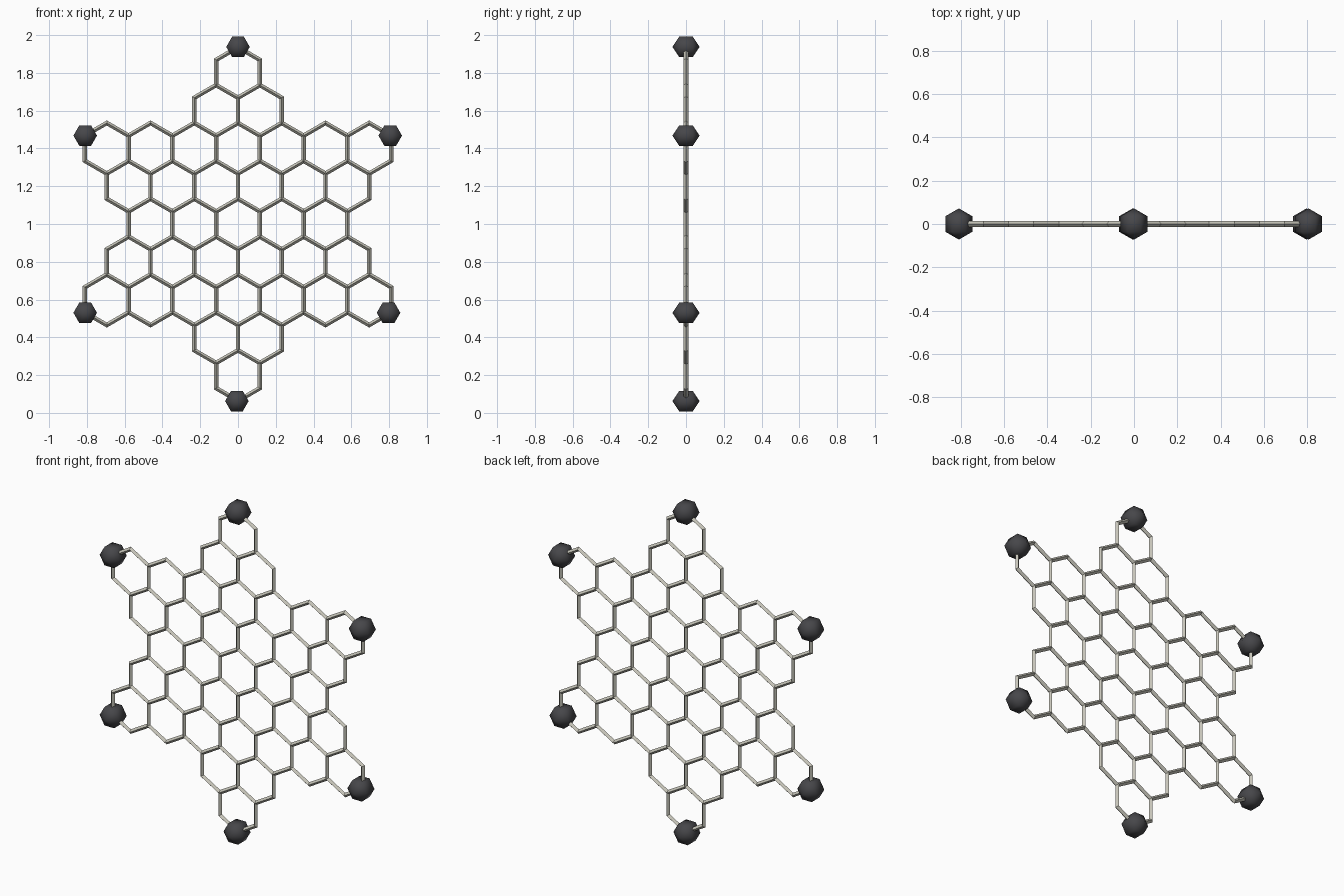
import bpy, bmesh, math
from mathutils import Matrix

if "Cube" in bpy.data.objects:
    bpy.data.objects.remove(bpy.data.objects["Cube"])

SIDE = 0.1337                    # side of one hexagonal cell
CELL_W = SIDE * math.sqrt(3)     # spacing along a row
ROW_H = SIDE * 1.5               # spacing between rows
BAR = 0.0135                     # half-thickness of the diamond-section bars
BALL = 0.072


def material(name, rgb):
    m = bpy.data.materials.new(name)
    m.diffuse_color = (*rgb, 1)
    m.use_nodes = True
    m.node_tree.nodes["Principled BSDF"].inputs["Base Color"].default_value = m.diffuse_color
    return m


def add_object(name, bm, mat, smooth=False):
    bmesh.ops.recalc_face_normals(bm, faces=bm.faces[:])
    for f in bm.faces:
        f.smooth = smooth
    mesh = bpy.data.meshes.new(name)
    bm.to_mesh(mesh)
    bm.free()
    mesh.materials.append(mat)
    obj = bpy.data.objects.new(name, mesh)
    bpy.context.collection.objects.link(obj)
    return obj


def hex_ring(bm, cx, cz):
    """Six-sided ring with a diamond cross-section, standing upright."""
    section = [(BAR, 0), (0, BAR), (-BAR, 0), (0, -BAR)]
    loops = []
    for i in range(6):
        a = math.pi / 2 + i * math.pi / 3
        loops.append([bm.verts.new((cx + (SIDE + dr) * math.cos(a), dy,
                                    cz + (SIDE + dr) * math.sin(a)))
                      for dr, dy in section])
    for i in range(6):
        p, q = loops[i], loops[(i + 1) % 6]
        for j in range(4):
            k = (j + 1) % 4
            bm.faces.new((p[j], p[k], q[k], q[j]))


pale = material("pale warm grey", (0.56, 0.55, 0.48))
dark = material("charcoal", (0.062, 0.062, 0.068))

# Star lattice: number of cells in each row, top to bottom
bm = bmesh.new()
for row, count in enumerate((1, 2, 7, 6, 5, 6, 7, 2, 1)):
    for i in range(count):
        hex_ring(bm, (i - (count - 1) / 2) * CELL_W, 1 + (4 - row) * ROW_H)
add_object("star_lattice", bm, pale)

# Faceted balls on the six star tips, poles facing front and back
tips = {"top": (0, 1.9376), "bottom": (-0.006, 0.0624),
        "upper_left": (-0.809, 1.468), "upper_right": (0.806, 1.468),
        "lower_left": (-0.809, 0.53), "lower_right": (0.797, 0.53)}
for name, (x, z) in tips.items():
    bm = bmesh.new()
    bmesh.ops.create_uvsphere(bm, u_segments=6, v_segments=3, radius=BALL)
    # put two corners of the hexagonal outline straight up and down
    turn = Matrix.Rotation(math.pi / 2, 4, 'X') @ Matrix.Rotation(math.pi / 6, 4, 'Z')
    bmesh.ops.transform(bm, matrix=turn, verts=bm.verts[:])
    ball = add_object("tip_ball_" + name, bm, dark, smooth=True)
    ball.location = (x, 0, z)
